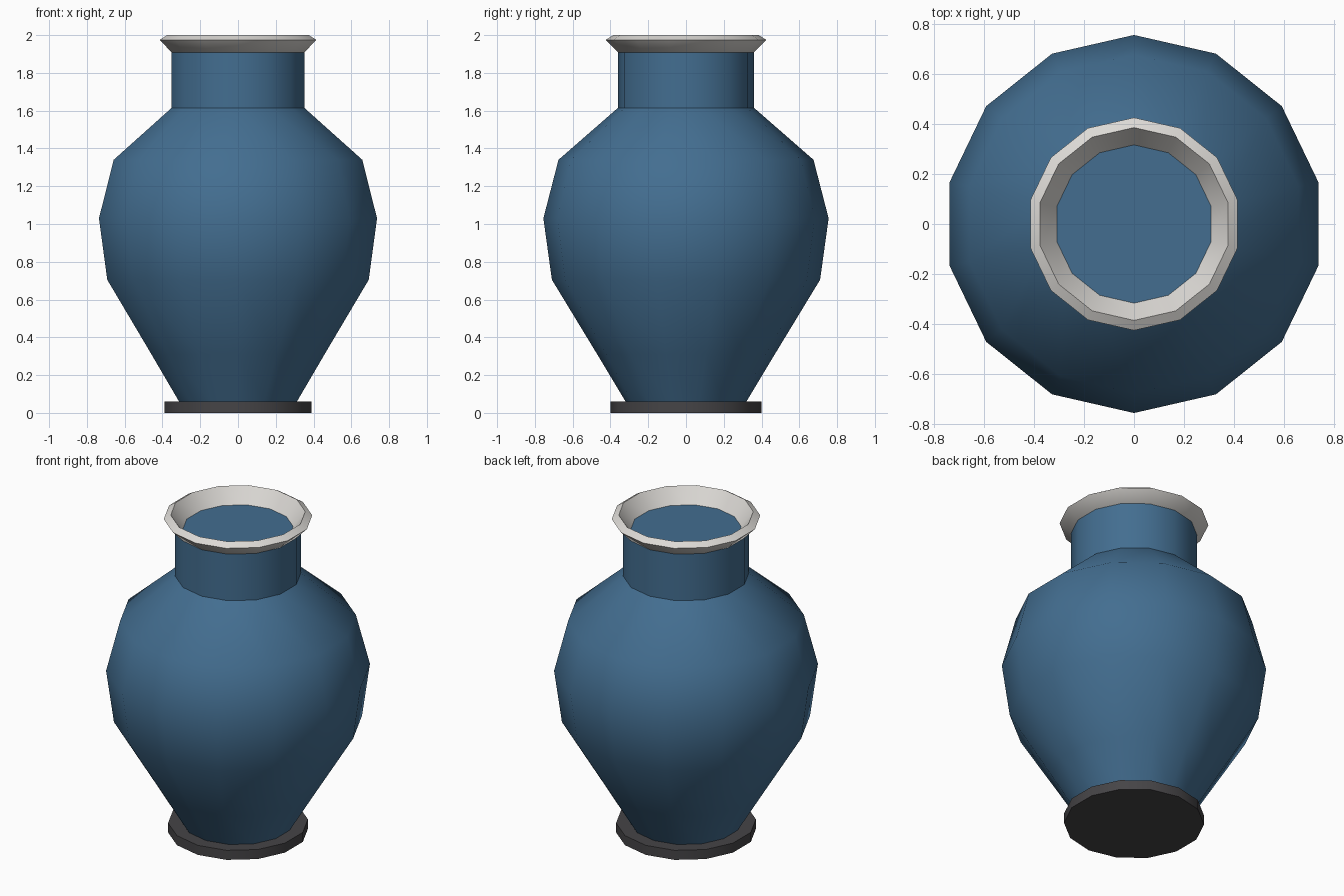
import bpy, bmesh, math

if "Cube" in bpy.data.objects:
    bpy.data.objects.remove(bpy.data.objects["Cube"])

SIDES = 14


def material(name, rgb):
    m = bpy.data.materials.new(name)
    m.diffuse_color = (*rgb, 1)
    m.use_nodes = True
    m.node_tree.nodes["Principled BSDF"].inputs["Base Color"].default_value = m.diffuse_color
    return m


def lathe(name, profile, mat, ring=False):
    """Revolve (radius, z) points; ring closes the profile, otherwise ends are capped."""
    bm = bmesh.new()
    loops = []
    for r, z in profile:
        loops.append([bm.verts.new((r * math.sin(2 * math.pi * i / SIDES),
                                    r * math.cos(2 * math.pi * i / SIDES), z))
                      for i in range(SIDES)])
    pairs = list(zip(loops, loops[1:]))
    if ring:
        pairs.append((loops[-1], loops[0]))
    else:
        bm.faces.new(loops[0])
        bm.faces.new(loops[-1])
    for a, b in pairs:
        for i in range(SIDES):
            j = (i + 1) % SIDES
            bm.faces.new((a[i], a[j], b[j], b[i]))
    bmesh.ops.recalc_face_normals(bm, faces=bm.faces)
    mesh = bpy.data.meshes.new(name)
    bm.to_mesh(mesh)
    bm.free()
    mesh.materials.append(mat)
    ob = bpy.data.objects.new(name, mesh)
    bpy.context.collection.objects.link(ob)
    bpy.ops.object.select_all(action='DESELECT')
    ob.select_set(True)
    bpy.context.view_layer.objects.active = ob
    bpy.ops.object.shade_smooth_by_angle(angle=math.radians(38))
    return ob


blue = material("glaze blue", (0.056, 0.155, 0.28))
white = material("rim off white", (0.72, 0.70, 0.67))
dark = material("foot charcoal", (0.06, 0.058, 0.062))

# Foot disc
lathe("foot", [(0.40, 0), (0.40, 0.06)], dark)

# Belly and shoulder
lathe("body", [(0.32, 0.06), (0.47, 0.31), (0.71, 0.705), (0.755, 1.03),
               (0.675, 1.34), (0.36, 1.615)], blue)

# Neck, closed just inside the rim
lathe("neck", [(0.36, 1.615), (0.36, 1.908)], blue)

# Flared lip
lathe("rim", [(0.36, 1.908), (0.425, 1.975), (0.385, 2.0), (0.31, 1.90)], white, ring=True)
